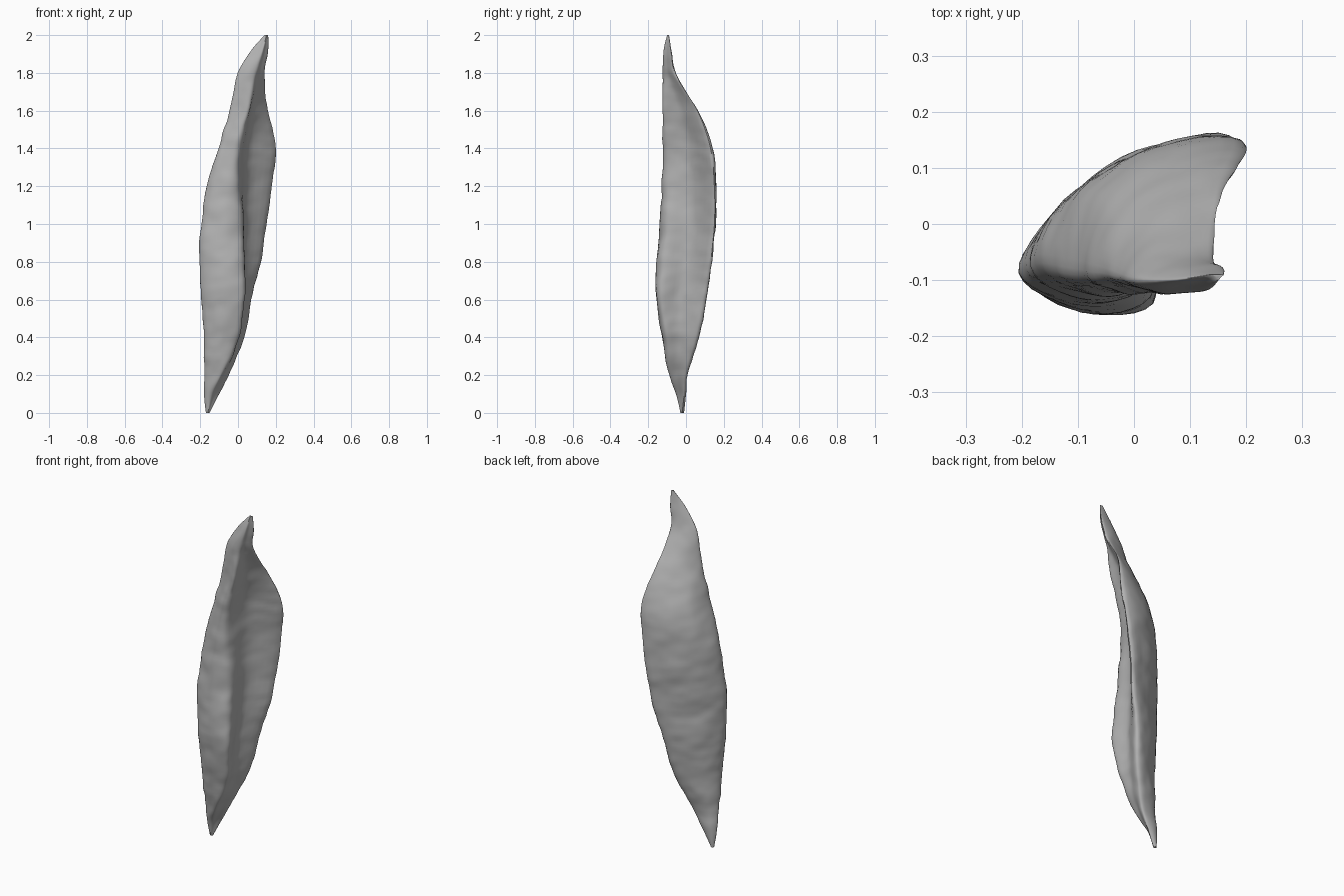
import bpy
import bmesh
from mathutils import Vector, noise

cube = bpy.data.objects.get("Cube")
if cube:
    bpy.data.objects.remove(cube, do_unlink=True)

LEVELS = 110      # rings along the height
STEPS = 6         # subdivisions between neighbouring section points

# Guide lines in hundredths: height, left edge x y, front ridge x y,
# right edge x y, bulge of the back, bulge of the front, depth of the hollow
GUIDES = [
    (0, -17, -2, -16, -3, -15, -2, 1, 0, 0),
    (10, -18, -3, -14, -5, -10, -1, 2, 1, 0),
    (20, -18, -5, -9, -9, -5, 0, 3, 1, 0),
    (40, -18, -8, 0, -11, 3, 6, 5, 3, 1),
    (60, -19.5, -9, 3, -14, 7, 10, 6, 4, 3),
    (80, -20.5, -9, 3, -13, 12, 13, 6, 4, 4),
    (100, -19.5, -8, 2, -11, 15, 15, 7, 4, 4),
    (120, -17, -7, 0, -11, 18, 15, 8, 3, 4),
    (140, -10.5, -8, 1, -11, 20, 13, 9, 2, 4),
    (160, -4.5, -9, 6, -12, 16, 6, 4, 1, 3),
    (180, 0, -10, 9, -12, 14, -6, 2, 1, 0),
    (192, 7, -10, 13, -12, 16, -8, 1, 0, 0),
    (200, 14, -9, 15, -10, 16, -9, 0, 0, 0),
]


def spline(a, b, c, d, t):
    """Smooth curve from b to c, with a and d as neighbours."""
    return b + (c - a + (a * 2 - b * 5 + c * 4 - d + (b * 3 - a - c * 3 + d) * t) * t) * (t / 2)


def guide_at(z):
    """Guide values at a height, with slopes taken across the uneven rows."""
    last = len(GUIDES) - 1
    i = max(k for k in range(last) if GUIDES[k][0] <= z)
    lo, hi = GUIDES[i], GUIDES[i + 1]
    before, after = GUIDES[max(i - 1, 0)], GUIDES[min(i + 2, last)]
    span = hi[0] - lo[0]
    t = (z - lo[0]) / span
    values = []
    for p, a, b, n in zip(before, lo, hi, after):
        slope_a = (b - p) / (hi[0] - before[0]) * span
        slope_b = (n - a) / (after[0] - lo[0]) * span
        rise = b - a
        values.append(a + t * (slope_a + t * (3 * rise - 2 * slope_a - slope_b
                                             + t * (slope_a + slope_b - 2 * rise))))
    return [v / 100 for v in values[1:]]


def push(start, end, along, amount):
    """Point between two corners, moved sideways to the left of the direction."""
    run = end - start
    side = Vector((-run.y, run.x)).normalized()
    return start + run * along + side * amount


def section(z):
    """Closed, rounded three-cornered outline at a height."""
    lx, ly, rx, ry, bx, by, back, front, hollow = guide_at(z)
    left, ridge, right = Vector((lx, ly)), Vector((rx, ry)), Vector((bx, by))
    corners = [
        left,
        push(left, ridge, 0.5, -front),
        ridge,
        push(ridge, right, 0.45, hollow),
        right,
        push(left, right, 0.72, back * 0.8),
        push(left, right, 0.3, back * 0.9),
    ]
    n = len(corners)
    return [spline(corners[i - 1], corners[i], corners[(i + 1) % n], corners[(i + 2) % n], s / STEPS)
            for i in range(n) for s in range(STEPS)]


# Loft the shard through its sections
bm = bmesh.new()
rings = []
for level in range(LEVELS + 1):
    height = 200 * level / LEVELS
    rings.append([bm.verts.new((p.x, p.y, height / 100)) for p in section(height)])
for low, high in zip(rings, rings[1:]):
    for i in range(len(low)):
        bm.faces.new((low[i - 1], low[i], high[i], high[i - 1]))
bm.faces.new(rings[0])
bm.faces.new(rings[-1])
bmesh.ops.recalc_face_normals(bm, faces=bm.faces)

# Gentle weathered ripples, fading out at both tips
bm.normal_update()
for v in bm.verts:
    fade = min(1, v.co.z * 4, (2 - v.co.z) * 4)
    ripple = noise.noise(v.co * Vector((9, 9, 8))) + 0.5 * noise.noise(v.co * 20)
    shift = v.normal * (ripple * 0.007 * fade)
    v.co += Vector((shift.x, shift.y, 0))

mesh = bpy.data.meshes.new("stone_shard")
bm.to_mesh(mesh)
bm.free()
shard = bpy.data.objects.new("stone_shard", mesh)
bpy.context.collection.objects.link(shard)

# Plain grey stone
stone = bpy.data.materials.new("grey_stone")
stone.use_nodes = True
grey = (0.45, 0.45, 0.45, 1)
stone.diffuse_color = grey
stone.node_tree.nodes["Principled BSDF"].inputs["Base Color"].default_value = grey
mesh.materials.append(stone)

bpy.context.view_layer.objects.active = shard
shard.select_set(True)
bpy.ops.object.shade_smooth_by_angle(angle=1.2)
